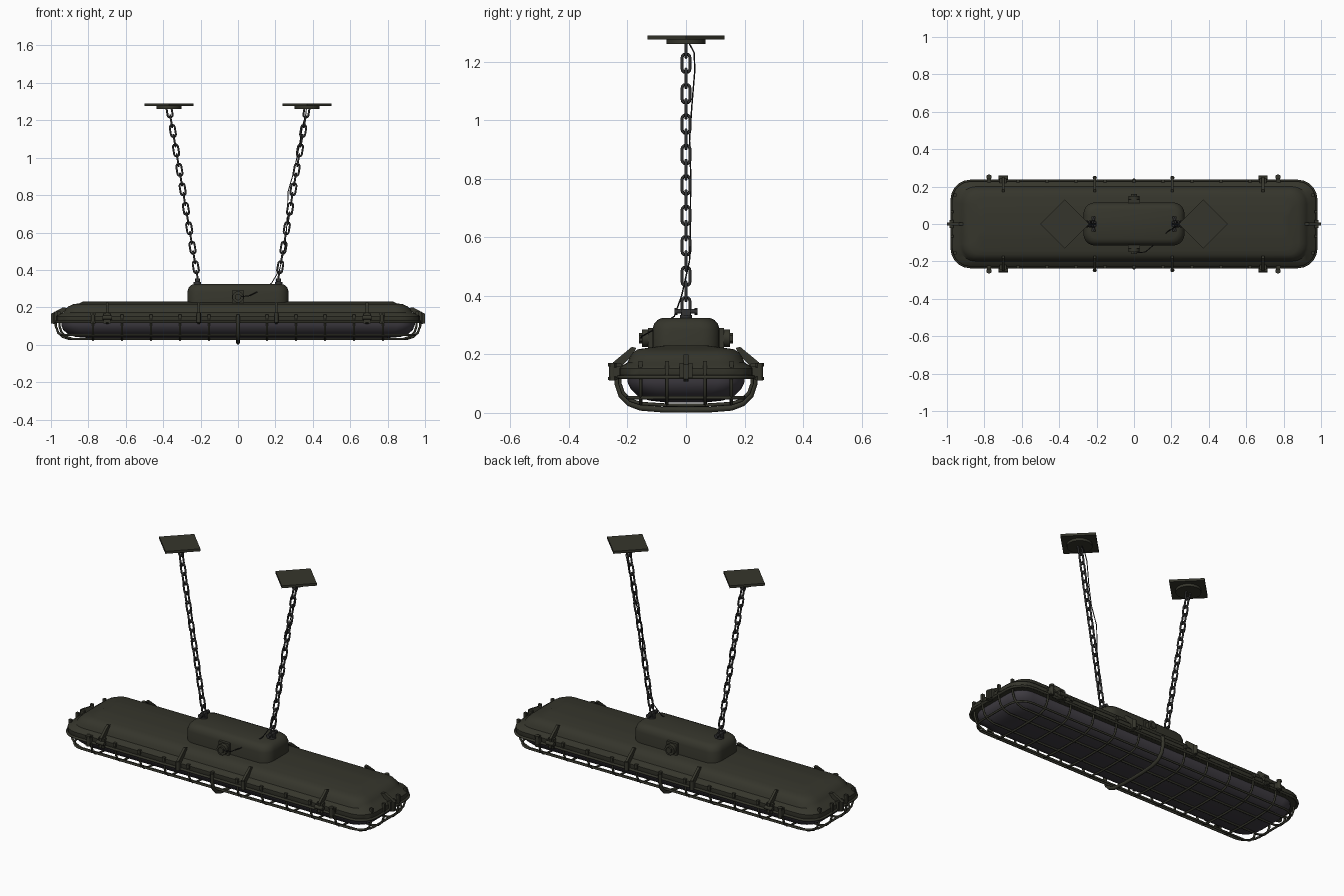
import bpy, bmesh, math
from mathutils import Vector, Matrix

if "Cube" in bpy.data.objects:
    bpy.data.objects.remove(bpy.data.objects["Cube"])


def material(name, rgb):
    m = bpy.data.materials.new(name)
    m.diffuse_color = (*rgb, 1)
    m.use_nodes = True
    m.node_tree.nodes["Principled BSDF"].inputs["Base Color"].default_value = m.diffuse_color
    return m


OLIVE = material("olive painted metal", (0.036, 0.036, 0.025))
STEEL = material("dark chain steel", (0.032, 0.032, 0.032))
GLASS = material("smoked glass", (0.05, 0.045, 0.055))
CORD = material("black cord", (0.015, 0.015, 0.015))


def activate(ob):
    bpy.ops.object.select_all(action='DESELECT')
    ob.select_set(True)
    bpy.context.view_layer.objects.active = ob


def finish(name, bm, mat, angle=35):
    bmesh.ops.recalc_face_normals(bm, faces=bm.faces)
    me = bpy.data.meshes.new(name)
    bm.to_mesh(me)
    bm.free()
    me.materials.append(mat)
    ob = bpy.data.objects.new(name, me)
    bpy.context.collection.objects.link(ob)
    activate(ob)
    bpy.ops.object.shade_smooth_by_angle(angle=math.radians(angle))
    return ob


def rounded_ring(hx, hy, z, r, n=5):
    pts = []
    for q, (sx, sy) in enumerate([(1, 1), (-1, 1), (-1, -1), (1, -1)]):
        for i in range(n + 1):
            a = math.pi / 2 * (q + i / n)
            pts.append((sx * (hx - r) + r * math.cos(a),
                        sy * (hy - r) + r * math.sin(a), z))
    return pts


def loft(name, rings, mat):
    """Skin rounded rectangles (half x, half y, z, corner) from bottom to top."""
    bm = bmesh.new()
    loops = [[bm.verts.new(p) for p in rounded_ring(*r)] for r in rings]
    n = len(loops[0])
    for a, b in zip(loops, loops[1:]):
        for i in range(n):
            bm.faces.new((a[i], a[(i + 1) % n], b[(i + 1) % n], b[i]))
    bm.faces.new(loops[0])
    bm.faces.new(loops[-1])
    return finish(name, bm, mat)


def tube(name, paths, radius, mat, cyclic=False, res=2):
    cu = bpy.data.curves.new(name, 'CURVE')
    cu.dimensions = '3D'
    cu.bevel_depth = radius
    cu.bevel_resolution = res
    cu.use_fill_caps = True
    for path in paths:
        sp = cu.splines.new('POLY')
        sp.points.add(len(path) - 1)
        for p, co in zip(sp.points, path):
            p.co = (*co, 1)
        sp.use_cyclic_u = cyclic
    cu.materials.append(mat)
    ob = bpy.data.objects.new(name, cu)
    bpy.context.collection.objects.link(ob)
    activate(ob)
    bpy.ops.object.convert(target='MESH')
    bpy.ops.object.shade_smooth_by_angle(angle=math.radians(50))
    return ob


def add_box(bm, c, size):
    bmesh.ops.create_cube(bm, size=1, matrix=Matrix.Translation(c) @ Matrix.Diagonal((*size, 1)))


def add_cyl(bm, c, r, depth, axis='Z', seg=16, r2=None):
    rot = {'Z': Matrix(), 'Y': Matrix.Rotation(math.pi / 2, 4, 'X'),
           'X': Matrix.Rotation(math.pi / 2, 4, 'Y')}[axis]
    bmesh.ops.create_cone(bm, cap_ends=True, segments=seg, radius1=r, radius2=r2 or r,
                          depth=depth, matrix=Matrix.Translation(c) @ rot)


def add_fin(bm, origin, angle, profile, thick):
    """Upright plate: profile is (outward, z), angle turns outward about z."""
    m = Matrix.Translation(origin) @ Matrix.Rotation(angle, 4, 'Z')
    sides = [[bm.verts.new(m @ Vector((u, t, z))) for u, z in profile]
             for t in (-thick / 2, thick / 2)]
    n = len(profile)
    bm.faces.new(sides[0])
    bm.faces.new(sides[1])
    for i in range(n):
        bm.faces.new((sides[0][i], sides[0][(i + 1) % n], sides[1][(i + 1) % n], sides[1][i]))


# Main housing with flange, domed top and raised spine
loft("housing", [(.95, .205, .118, .09), (.968, .225, .118, .1), (.972, .228, .125, .1),
                 (.972, .228, .152, .1), (.966, .222, .16, .1), (.935, .2, .172, .09),
                 (.922, .193, .19, .085), (.905, .182, .206, .075), (.88, .165, .217, .06),
                 (.85, .14, .221, .05), (.83, .075, .23, .03), (.8, .05, .231, .02)], OLIVE)

# Smoked glass bowl
loft("glass_bowl", [(.8, .07, .036, .05), (.87, .125, .042, .07), (.91, .165, .057, .09),
                    (.935, .188, .08, .09), (.945, .2, .105, .09), (.945, .2, .13, .09)], GLASS)

# Junction box on top
loft("junction_box", [(.27, .115, .2, .06), (.27, .115, .285, .06), (.264, .109, .305, .06),
                      (.252, .097, .318, .055), (.235, .08, .325, .045)], OLIVE)

# Cage: cross wires, long wires, frame and thick centre hoop
half = [(.226, .15), (.226, .10), (.215, .068), (.19, .043), (.155, .032), (.08, .027)]


def hoop(x):
    return ([(x, y, z) for y, z in half] + [(x, 0, .026)]
            + [(x, -y, z) for y, z in reversed(half)])


tube("cage_cross_wires", [hoop(.155 * i) for i in range(-5, 6) if i], .006, OLIVE)
side = [(0, .15), (0, .10), (.012, .065), (.035, .043), (.07, .031)]
long_wires = []
for y, end in ((.065, .974), (.155, .955)):
    for s in (1, -1):
        long_wires.append([(end - d, s * y, z) for d, z in side]
                          + [(d - end, s * y, z) for d, z in reversed(side)])
tube("cage_long_wires", long_wires, .006, OLIVE)
tube("cage_lower_frame", [rounded_ring(.945, .2, .052, .09)], .006, OLIVE, True)
tube("cage_upper_frame", [rounded_ring(.974, .23, .122, .1)], .007, OLIVE, True)
big = [(.235, .15), (.235, .10), (.222, .06), (.195, .032), (.155, .017), (.08, .011)]
tube("cage_centre_hoop", [[(0, y, z) for y, z in big] + [(0, 0, .010)]
                          + [(0, -y, z) for y, z in reversed(big)]], .01, OLIVE, res=3)

# Small lugs where the wires meet the rim
bm = bmesh.new()
for s in (1, -1):
    for i in range(-5, 6):
        add_box(bm, (.155 * i, s * .23, .15), (.016, .014, .022))
    for y in (-.155, -.065, .065, .155):
        add_box(bm, (s * (.974 if abs(y) < .1 else .957), y, .155), (.016, .014, .045))
finish("rim_lugs", bm, OLIVE)

# Latches: triangular gussets with a clamp block, on the long sides and the ends
gusset = [(-.06, .222), (-.045, .226), (.02, .172), (.022, .118), (-.01, .112), (-.01, .16), (-.05, .2)]
end_latch = [(-.07, .195), (-.04, .2), (.0, .178), (.024, .165), (.024, .115), (-.004, .108), (-.01, .15)]
bm = bmesh.new()
for s in (1, -1):
    for x in (-.70, -.21, .205, .69):
        add_fin(bm, (x, s * .23, 0), s * math.pi / 2, gusset, .014)
        add_cyl(bm, (x, s * .247, .145), .011, .05, 'X' if abs(x) > .5 else 'Z', 12)
    for x in (-.70, .69):
        add_box(bm, (x, s * .232, .142), (.036, .024, .055))
    add_fin(bm, (s * .976, 0, 0), 0 if s > 0 else math.pi, end_latch, .018)
    add_box(bm, (s * .976, 0, .145), (.022, .045, .05))
finish("latches", bm, OLIVE)

# Hinge bolts beside the outer latches
bm = bmesh.new()
for s in (1, -1):
    for x in (-.775, .77):
        add_box(bm, (x, s * .235, .14), (.02, .04, .03))
        add_cyl(bm, (x, s * .252, .14), .011, .06)
        add_cyl(bm, (x, s * .252, .165), .0145, .012, seg=6)
        add_cyl(bm, (x, s * .252, .118), .0145, .01, seg=6)
finish("hinge_bolts", bm, OLIVE)

# Cable glands on both sides of the junction box
bm = bmesh.new()
for s in (1, -1):
    add_box(bm, (0, s * .12, .255), (.066, .02, .07))
    add_cyl(bm, (0, s * .136, .255), .03, .03, 'Y', 20)
    add_cyl(bm, (0, s * .15, .255), .018, .02, 'Y', 6)
finish("cable_glands", bm, OLIVE)

# Ceiling plates with round bosses, turned by 45 degrees
for s, label in ((-1, "left"), (1, "right")):
    bm = bmesh.new()
    add_cyl(bm, (s * .37, 0, 1.283), .131, .014, seg=4)
    add_cyl(bm, (s * .37, 0, 1.269), .067, .016, seg=28)
    finish(label + "_ceiling_plate", bm, OLIVE)

    # Chain anchors on the junction box
    bm = bmesh.new()
    add_cyl(bm, (s * .217, 0, .325), .02, .02)
    add_box(bm, (s * .217, 0, .34), (.026, .03, .03))
    add_cyl(bm, (s * .217, 0, .347), .008, .076, 'Y', 12)
    for t in (1, -1):
        add_cyl(bm, (s * .217, t * .034, .347), .012, .01, 'Y', 6)
    finish(label + "_chain_anchor", bm, STEEL)

    # Chain of alternating links
    low, high = Vector((s * .217, 0, .363)), Vector((s * .366, 0, 1.247))
    d = (high - low).normalized()
    flat = d.cross(Vector((0, 1, 0)))
    links = []
    for k in range(18):
        c = low.lerp(high, k / 17)
        w = Vector((0, 1, 0)) if k % 2 == 0 else flat
        link = []
        for h in (1, -1):
            for i in range(7):
                a = math.pi * i / 6
                link.append(c + h * (w * .0135 * math.cos(a) + d * (.019 + .0135 * math.sin(a))))
        links.append(link)
    tube(label + "_chain", links, .0052, STEEL, True)

# Power cord from the front gland up along the right chain
knots = [(0, -.155, .255), (.06, -.15, .262), (.12, -.1, .29), (.18, -.04, .33), (.222, -.015, .4),
         (.25, .012, .52), (.262, .015, .65), (.268, .016, .82), (.30, .012, .93), (.325, .02, 1.05),
         (.345, .03, 1.17), (.362, .028, 1.23), (.366, .01, 1.265)]
tube("power_cord", [knots], .0025, CORD)
